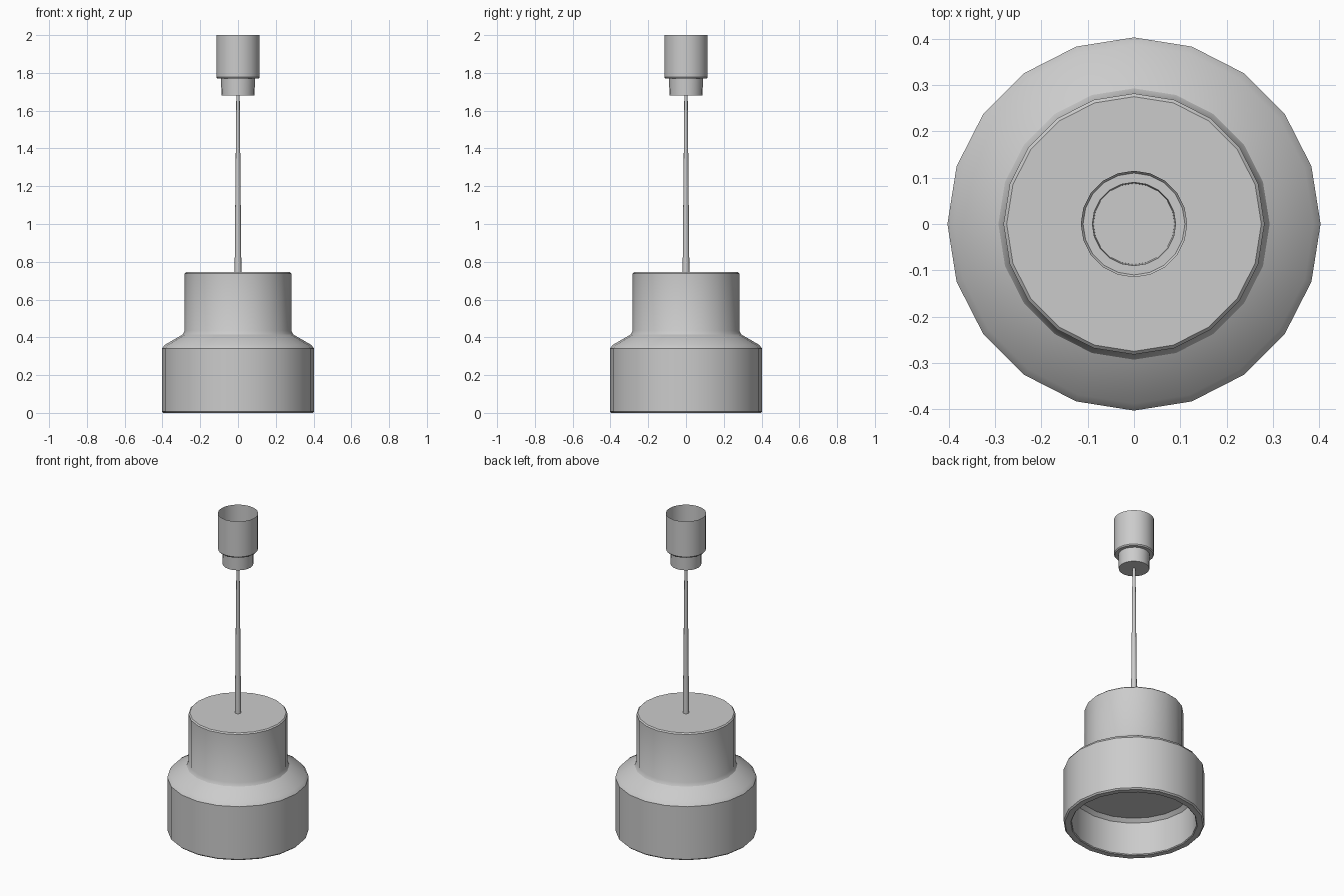
import bpy, bmesh, math

if "Cube" in bpy.data.objects:
    bpy.data.objects.remove(bpy.data.objects["Cube"])


def lathe(name, profile, sides=20):
    """Spin an (r, z) profile round the z axis; r = 0 ends become a flat cap."""
    bm = bmesh.new()
    rings = []
    for r, z in profile:
        if r > 0:
            rings.append([bm.verts.new((r * math.cos(2 * math.pi * i / sides),
                                        r * math.sin(2 * math.pi * i / sides), z))
                          for i in range(sides)])
    for a, b in zip(rings, rings[1:]):
        for i in range(sides):
            j = (i + 1) % sides
            bm.faces.new((a[i], a[j], b[j], b[i]))
    if profile[0][0] == 0:
        bm.faces.new(rings[0][::-1])
    if profile[-1][0] == 0:
        bm.faces.new(rings[-1])
    bmesh.ops.recalc_face_normals(bm, faces=bm.faces[:])
    mesh = bpy.data.meshes.new(name)
    bm.to_mesh(mesh)
    bm.free()
    obj = bpy.data.objects.new(name, mesh)
    bpy.context.collection.objects.link(obj)
    bpy.ops.object.select_all(action='DESELECT')
    obj.select_set(True)
    bpy.context.view_layer.objects.active = obj
    bpy.ops.object.shade_smooth_by_angle(angle=math.radians(30))
    return obj


# Stepped shade: recessed ceiling, inner wall, rim, outer wall, shoulder, neck, top
lathe("lamp_shade", [
    (0, 0.23), (0.335, 0.23), (0.357, 0.21), (0.357, 0.005), (0.362, 0.0),
    (0.395, 0.0), (0.403, 0.008), (0.403, 0.34), (0.388, 0.36),
    (0.293, 0.415), (0.282, 0.435), (0.282, 0.738), (0.275, 0.745), (0, 0.745)])

# Tapered cord
lathe("cord", [(0, 0.74), (0.018, 0.74), (0.009, 1.68), (0, 1.68)], 12)

# Ceiling cup, a thin sheet open at the top
lathe("ceiling_cup", [
    (0, 1.68), (0.0875, 1.68), (0.09, 1.77), (0.11, 1.77),
    (0.115, 1.777), (0.115, 2.0)])
